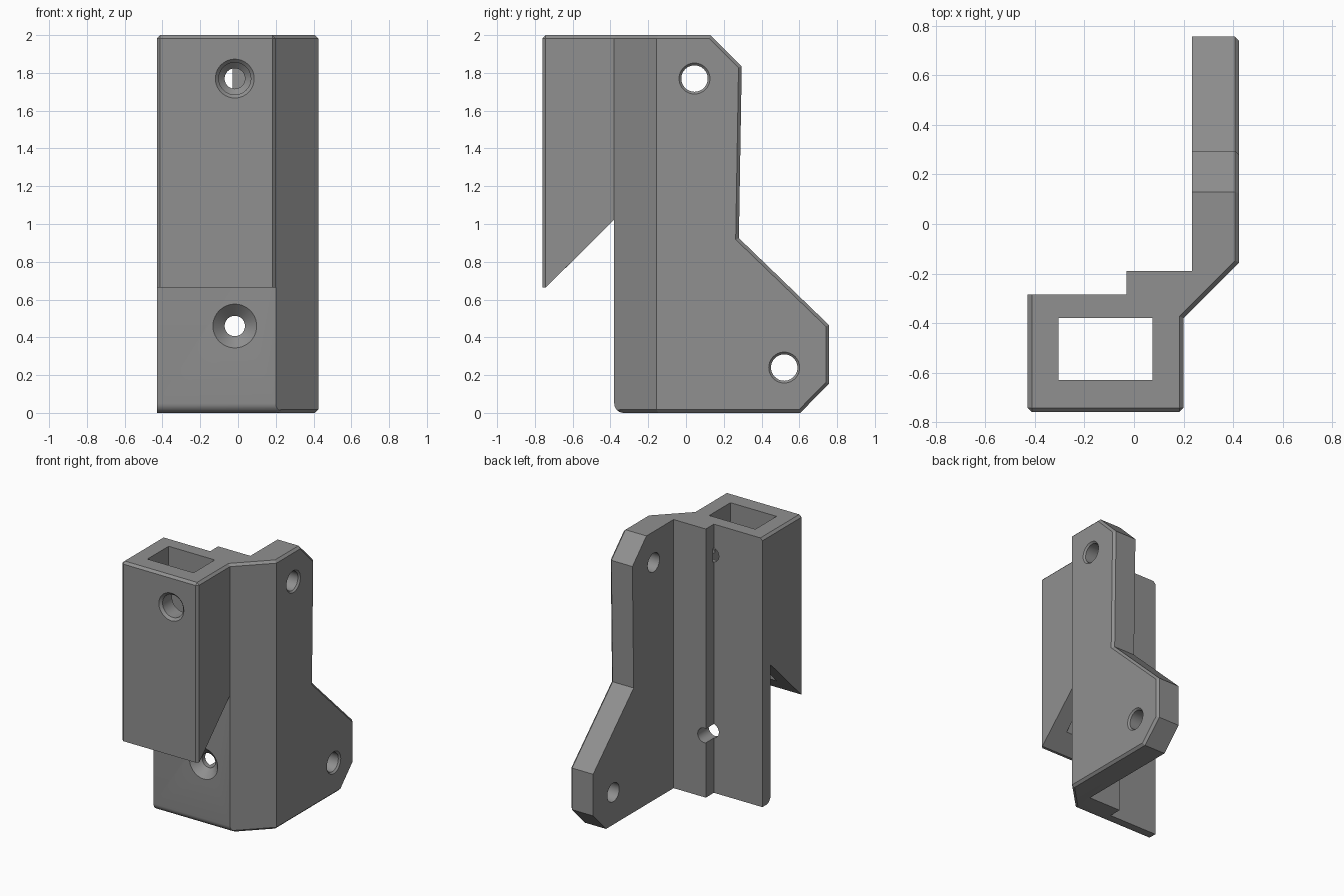
import bpy, bmesh, math
from mathutils import Matrix, Vector

if "Cube" in bpy.data.objects:
    bpy.data.objects.remove(bpy.data.objects["Cube"])

grey = bpy.data.materials.new("grey plastic")
grey.diffuse_color = (0.28, 0.28, 0.28, 1)
grey.use_nodes = True
grey.node_tree.nodes["Principled BSDF"].inputs["Base Color"].default_value = grey.diffuse_color


def prism(name, pts, axis, lo, hi):
    """Extrude a 2D profile along z (points are x,y) or x (points are y,z)."""
    bm = bmesh.new()
    put = (lambda p, t: (p[0], p[1], t)) if axis == 'z' else (lambda p, t: (t, p[0], p[1]))
    f = bm.faces.new([bm.verts.new(put(p, lo)) for p in pts])
    g = bmesh.ops.extrude_face_region(bm, geom=[f])
    d = Vector(put((0, 0), hi - lo))
    bmesh.ops.translate(bm, vec=d, verts=[v for v in g['geom'] if isinstance(v, bmesh.types.BMVert)])
    bmesh.ops.recalc_face_normals(bm, faces=bm.faces)
    return finish(name, bm)


def finish(name, bm):
    me = bpy.data.meshes.new(name)
    bm.to_mesh(me)
    bm.free()
    me.materials.append(grey)
    ob = bpy.data.objects.new(name, me)
    bpy.context.collection.objects.link(ob)
    return ob


def combine(ob, other, op):
    m = ob.modifiers.new("cut", 'BOOLEAN')
    m.operation, m.object, m.solver = op, other, 'EXACT'
    bpy.context.view_layer.objects.active = ob
    bpy.ops.object.modifier_apply(modifier=m.name)
    bpy.data.objects.remove(other)


def bore(ob, axis, a, b, steps):
    """Cut a turned hole; steps are (position along axis, radius)."""
    n, bm, rings = 40, bmesh.new(), []
    for t, r in steps:
        ring = []
        for i in range(n):
            c, s = r * math.cos(math.tau * i / n), r * math.sin(math.tau * i / n)
            ring.append(bm.verts.new((a + c, t, b + s) if axis == 'y' else (t, a + c, b + s)))
        rings.append(ring)
    for p, q in zip(rings, rings[1:]):
        for i in range(n):
            bm.faces.new((p[i], p[(i + 1) % n], q[(i + 1) % n], q[i]))
    bm.faces.new(rings[0])
    bm.faces.new(rings[-1])
    bmesh.ops.recalc_face_normals(bm, faces=bm.faces)
    combine(ob, finish("hole_cutter", bm), 'DIFFERENCE')


# Body: plan outline trimmed by the side profile
plan = [(-.43, -.76), (.2, -.76), (.2, -.38), (.425, -.155), (.425, .8), (.235, .8),
        (.235, -.19), (-.03, -.19), (-.03, -.285), (-.43, -.285)]
toe = [(-.33 - .05 * math.sin(a), .05 - .05 * math.cos(a))
       for a in [math.radians(90 - 15 * i) for i in range(7)]]
side = [(-.8, 2), (.13, 2), (.295, 1.835), (.28, .925), (.757, .465), (.757, .155), (.605, 0)]
side += toe[::-1] + [(-.38, 1.025), (-.74, .665), (-.8, .665)]
body = prism("bracket", plan, 'z', 0, 2)
combine(body, prism("side_cutter", side, 'x', -1, 1), 'INTERSECT')

# Small chamfers on the outward edges
bm = bmesh.new()
bm.from_mesh(body.data)
bmesh.ops.remove_doubles(bm, verts=bm.verts, dist=1e-4)
bmesh.ops.dissolve_limit(bm, angle_limit=.01, verts=bm.verts, edges=bm.edges)
bm.normal_update()
picked = []
for e in bm.edges:
    if len(e.link_faces) != 2:
        continue
    mid = (e.verts[0].co + e.verts[1].co) / 2
    along = (e.verts[1].co - e.verts[0].co).normalized()
    ns = [f.normal for f in e.link_faces]
    top = mid.z > 1.99 and (any(n.x > .6 or n.y < -.9 for n in ns) or mid.x < -.42)
    plate = mid.x > .42 and any(abs(n.x) < .1 for n in ns)
    post = mid.y < -.755 and abs(along.z) > .9
    foot = mid.z < .005 and any(n.x > .6 for n in ns)
    if top or plate or post or foot:
        picked.append(e)
bmesh.ops.bevel(bm, geom=picked, offset=.017, segments=1, affect='EDGES', profile=.5)
bm.to_mesh(body.data)
bm.free()

# Rectangular socket
combine(body, prism("socket_cutter", [(-.305, -.63), (.075, -.63), (.075, -.3805), (-.305, -.3805)],
                    'z', .5, 2.1), 'DIFFERENCE')

# Screw holes: lower countersunk, upper access hole, upper blind hole, two plate holes
bore(body, 'y', -.017, .46, [(-.45, .116), (-.38, .116), (-.32, .054), (-.1, .054)])
bore(body, 'y', -.017, 1.77, [(-.8, .103), (-.76, .103), (-.742, .085), (-.55, .085)])
bore(body, 'y', -.017, 1.77, [(-.45, .116), (-.38, .116), (-.32, .054), (-.275, .054)])
for y, z in ((.045, 1.77), (.52, .24)):
    bore(body, 'x', y, z, [(.1, .07), (.413, .07), (.425, .082), (.5, .082)])

# Smooth round surfaces, keep sharp edges
for o in bpy.context.selected_objects:
    o.select_set(False)
body.select_set(True)
bpy.context.view_layer.objects.active = body
bpy.ops.object.shade_smooth_by_angle(angle=math.radians(25))
